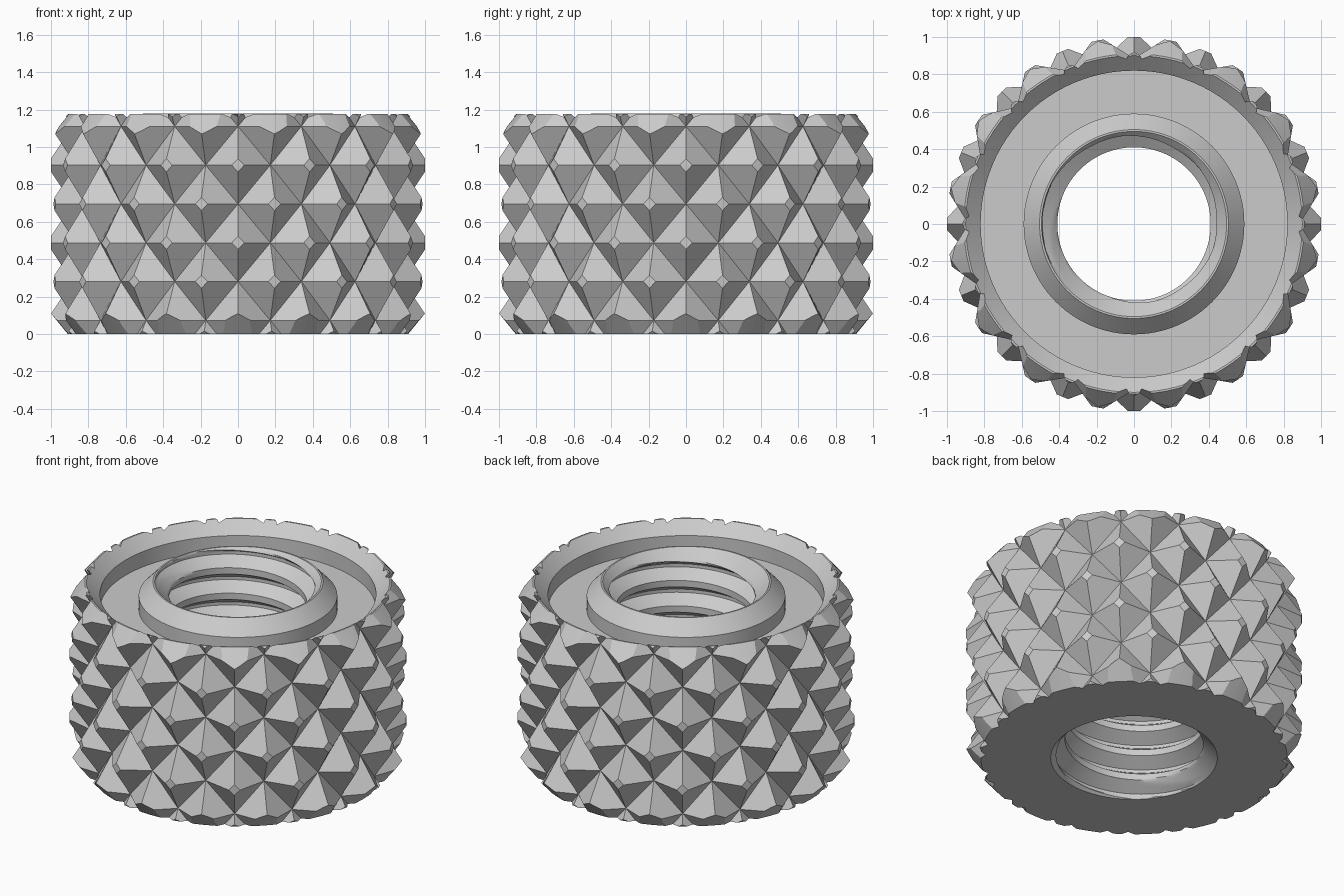
import bpy, bmesh
from math import sin, cos, pi, radians

cube = bpy.data.objects.get("Cube")
if cube:
    bpy.data.objects.remove(cube, do_unlink=True)

STUDS = 16                  # pyramids around one row
HALF = pi / STUDS           # half the angular spacing
ROW = 0.2075                # height between staggered rows
FIRST = 0.0725              # height of the lowest full row
VALLEY, PEAK = 0.885, 1.0
TIP = 0.17                  # size of the blunted tips
HEIGHT = 1.18
SEGS = 96

steel = bpy.data.materials.new("grey_metal")
steel.use_nodes = True
grey = (0.6, 0.6, 0.6, 1)
steel.diffuse_color = grey
steel.node_tree.nodes["Principled BSDF"].inputs["Base Color"].default_value = grey


def polar(r, a, z):
    return (r * cos(a), r * sin(a), z)


def make_object(name, bm):
    mesh = bpy.data.meshes.new(name)
    bm.to_mesh(mesh)
    bm.free()
    mesh.materials.append(steel)
    obj = bpy.data.objects.new(name, mesh)
    bpy.context.collection.objects.link(obj)
    return obj


def smooth(obj, degrees):
    bpy.ops.object.select_all(action='DESELECT')
    obj.select_set(True)
    bpy.context.view_layer.objects.active = obj
    bpy.ops.object.shade_smooth_by_angle(angle=radians(degrees))


# Diamond knurl: staggered rows of blunt four-sided pyramids
def knurl():
    bm = bmesh.new()
    for row in range(-2, 8):
        z = FIRST + ROW * row
        for i in range(STUDS):
            a = HALF * (2 * i + row % 2)
            dirs = [(1, 0), (0, 1), (-1, 0), (0, -1)]
            base = [bm.verts.new(polar(VALLEY, a + HALF * u, z + ROW * v)) for u, v in dirs]
            tip = [bm.verts.new(polar(PEAK, a + HALF * TIP * u, z + ROW * TIP * v)) for u, v in dirs]
            bm.faces.new(tip)
            for k in range(4):
                n = (k + 1) % 4
                bm.faces.new((base[k], base[n], tip[n], tip[k]))
    bmesh.ops.remove_doubles(bm, verts=bm.verts, dist=0.0005)
    # Trim both ends level and close them
    for z, n in ((-0.1, -1), (HEIGHT + 0.1, 1)):
        bmesh.ops.bisect_plane(bm, geom=bm.verts[:] + bm.edges[:] + bm.faces[:],
                               plane_co=(0, 0, z), plane_no=(0, 0, n), clear_outer=True)
    bmesh.ops.holes_fill(bm, edges=[e for e in bm.edges if e.is_boundary], sides=0)
    bmesh.ops.recalc_face_normals(bm, faces=bm.faces)
    return make_object("knurled_body", bm)


# Turned shape: chamfered ends, recessed top and raised collar around the bore
BORE = 0.495


def turned_shape():
    profile = [(BORE, 0), (0.91, 0), (1.06, 0.183), (1.06, 0.992), (0.91, 1.175),
               (0.9, 1.175), (0.82, 1.1), (0.82, 1.0), (0.59, 1.0), (0.59, 1.09),
               (0.505, HEIGHT), (BORE, HEIGHT)]
    bm = bmesh.new()
    rings = [[bm.verts.new(polar(r, 2 * pi * s / SEGS, z)) for r, z in profile] for s in range(SEGS)]
    for s in range(SEGS):
        one, two = rings[s], rings[(s + 1) % SEGS]
        for k in range(len(profile)):
            n = (k + 1) % len(profile)
            bm.faces.new((one[k], two[k], two[n], one[n]))
    bmesh.ops.recalc_face_normals(bm, faces=bm.faces)
    return make_object("turning_cutter", bm)


body = knurl()
cutter = turned_shape()
cutter.hide_render = True
cut = body.modifiers.new("turning", 'BOOLEAN')
cut.operation = 'INTERSECT'
cut.solver = 'EXACT'
cut.object = cutter
graph = bpy.context.evaluated_depsgraph_get()
turned = bpy.data.meshes.new_from_object(body.evaluated_get(graph))
body.modifiers.clear()
body.data = turned
bpy.data.objects.remove(cutter, do_unlink=True)

# Open the bore wall, which the thread replaces
bm = bmesh.new()
bm.from_mesh(turned)
wall = [f for f in bm.faces if all(v.co.xy.length < BORE + 0.002 for v in f.verts)]
bmesh.ops.delete(bm, geom=wall, context='FACES')
bm.to_mesh(turned)
bm.free()
smooth(body, 20)


# Threaded bore: helical grid with countersunk ends
PITCH, STEPS = 1 / 6, 16


def bore_radius(step, z):
    f = abs((step / STEPS + 0.5) % 1 - 0.5)
    thread = 0.41 + 0.08 * min(1, max(0, (f - 1 / 8) * 16 / 5))
    return max(thread, BORE - z, BORE - (HEIGHT - z))


def threaded_bore():
    bm = bmesh.new()
    steps = range(-STEPS - 1, int(HEIGHT / PITCH * STEPS) + 3)
    columns = []
    for s in range(SEGS + 1):
        column = []
        for k in steps:
            z = min(HEIGHT, max(0, PITCH * (k / STEPS + s / SEGS)))
            column.append(bm.verts.new(polar(bore_radius(k, z), 2 * pi * s / SEGS, z)))
        columns.append(column)
    for one, two in zip(columns, columns[1:]):
        for k in range(len(one) - 1):
            bm.faces.new((one[k], one[k + 1], two[k + 1], two[k]))
    bmesh.ops.remove_doubles(bm, verts=bm.verts, dist=0.0002)
    return make_object("threaded_bore", bm)


smooth(threaded_bore(), 30)
